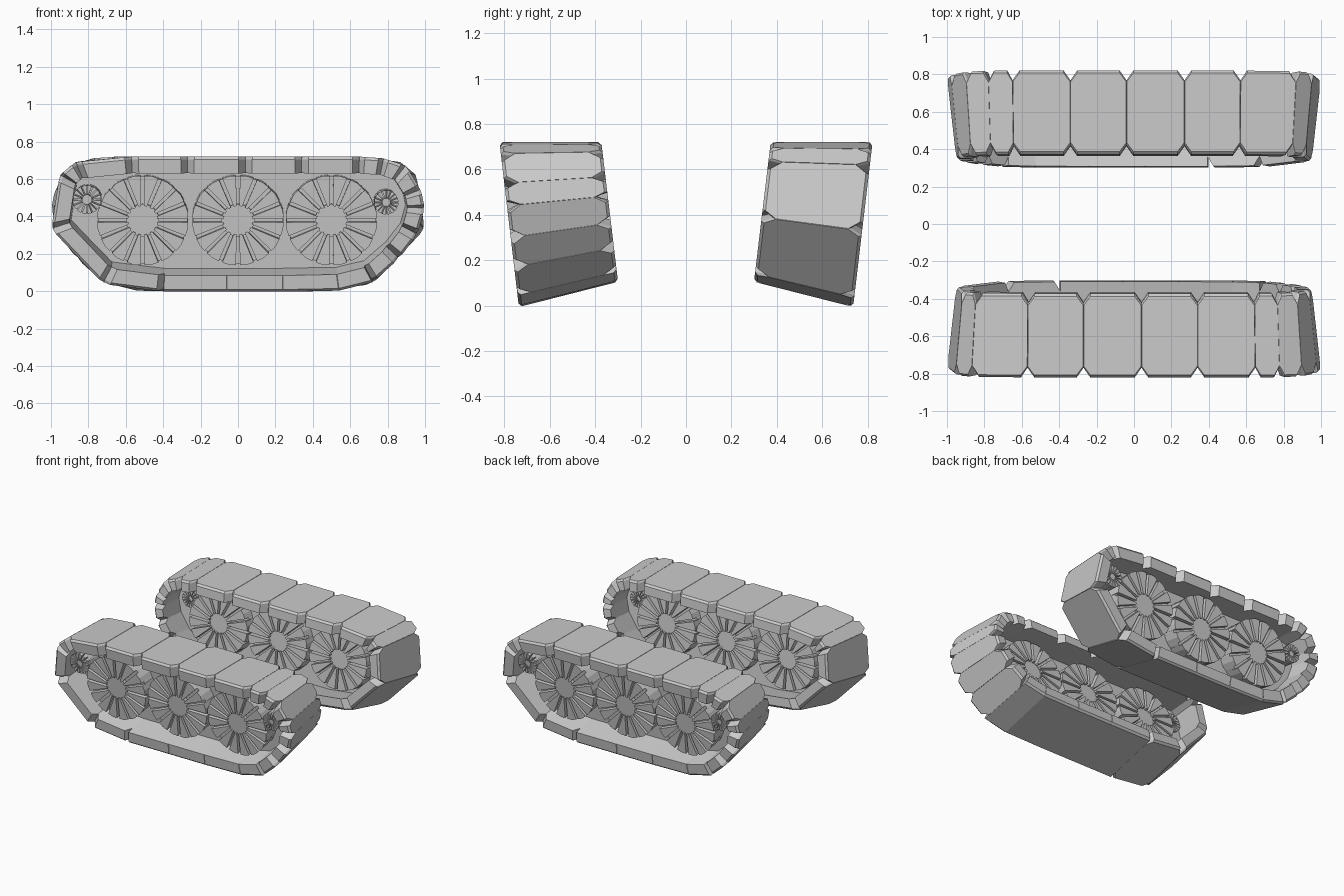
import bpy, bmesh, math
from mathutils import Vector

if "Cube" in bpy.data.objects:
    bpy.data.objects.remove(bpy.data.objects["Cube"])

H = 0.72
# Side profile of one track loop (x, z), clockwise seen from the front
PATH = [Vector(p) for p in [
    (-0.87, 0.69), (-0.57, 0.72), (-0.27, 0.72), (0.04, 0.72), (0.34, 0.72), (0.65, 0.72),
    (0.78, 0.71), (0.90, 0.67), (0.98, 0.54), (1.0, 0.44), (0.96, 0.30), (0.86, 0.17),
    (0.72, 0.045), (0.54, 0.0), (0.24, -0.006), (-0.06, -0.006), (-0.40, -0.006),
    (-0.72, 0.035), (-1.0, 0.33), (-0.955, 0.62)]]
FLUSH = {12, 13, 14, 15}


def place(x, z, t, side):
    """Leaning track space: t runs 0 (inner edge) to 1 (outer edge)."""
    y = 0.30 + 0.437 * t + z / H * (0.073 + 0.012 * t)
    zz = z + (1 - z / H) * 0.11 * (1 - t)
    xx = x * (1 - 0.05 * (1 - t) * x ** 4)
    return (xx * side, -y * side, zz)


def skin(bm, rings):
    """Join equal rings of points into a closed solid."""
    vs = [[bm.verts.new(p) for p in r] for r in rings]
    n = len(vs[0])
    for a, b in zip(vs, vs[1:]):
        for i in range(n):
            j = (i + 1) % n
            bm.faces.new((a[i], a[j], b[j], b[i]))
    bm.faces.new(vs[0])
    bm.faces.new(vs[-1])


def prism(bm, pts, t0, t1, side):
    skin(bm, [[place(x, z, t, side) for x, z in pts] for t in (t0, t1)])


def finish(name, bm):
    bmesh.ops.recalc_face_normals(bm, faces=bm.faces)
    me = bpy.data.meshes.new(name)
    bm.to_mesh(me)
    bm.free()
    ob = bpy.data.objects.new(name, me)
    bpy.context.collection.objects.link(ob)
    return ob


# Inward mitre at each corner of the loop
N = len(PATH)
normals = []
for i in range(N):
    d = (PATH[(i + 1) % N] - PATH[i]).normalized()
    normals.append(Vector((-d.y, d.x)))
miters = []
for i in range(N):
    b = (normals[i - 1] + normals[i]).normalized()
    miters.append(b / b.dot(normals[i]))


def loop_point(i, depth):
    i %= N
    return PATH[i] - miters[i] * depth


def pads(name, side):
    """Track plates with clipped corners and bevelled outer faces."""
    bm = bmesh.new()
    for i in range(N):
        length = (PATH[(i + 1) % N] - PATH[i]).length
        small = i in FLUSH
        a = (0.002 if small else min(0.036, length * 0.22)) / length
        c = 0.004 if small else 0.115
        octo = [(0, c), (0, 1 - c), (a, 1), (1 - a, 1),
                (1, 1 - c), (1, c), (1 - a, 0), (a, 0)]
        rings = []
        for depth, kt, kf in ((0.09, 1, 1), (0.015, 1, 1), (0, 0.94, 1 if small else 0.99)):
            p, q = loop_point(i, depth), loop_point(i + 1, depth)
            ring = []
            for f, t in octo:
                f, t = 0.5 + (f - 0.5) * kf, 0.5 + (t - 0.5) * kt
                v = p.lerp(q, f)
                ring.append(place(v.x, v.y, t, side))
            rings.append(ring)
        skin(bm, rings)
    return finish(name, bm)


def circle(cx, cz, r, n):
    return [(cx + r * math.cos(2 * math.pi * k / n), cz + r * math.sin(2 * math.pi * k / n))
            for k in range(n)]


def wheel(name, cx, cz, r, side, t0, t1):
    """Hub, recessed body and a fan of wedge spokes on both faces."""
    bm = bmesh.new()
    prism(bm, circle(cx, cz, r * 0.98, 32), t0 + 0.10, t1 - 0.07, side)
    prism(bm, circle(cx, cz, r * 0.36, 20), t0 + 0.06, t1 - 0.02, side)
    for k in range(16):
        ang = 2 * math.pi * (k + 0.5) / 16
        pts = [(cx + rr * r * math.cos(ang + h), cz + rr * r * math.sin(ang + h))
               for rr, h in ((0.32, -0.09), (0.99, -0.155), (1.0, 0), (0.99, 0.155), (0.32, 0.09))]
        prism(bm, pts, t0, t1, side)
    return finish(name, bm)


for label, side in (("front", 1), ("back", -1)):
    pads(label + "_track_pads", side)
    # Inner wall filling the loop between the wheels
    bm = bmesh.new()
    prism(bm, [tuple(loop_point(i, 0.07)) for i in range(N)], 0.5, 0.6, side)
    finish(label + "_inner_wall", bm)
    # Road wheels and small end rollers
    for k, x in enumerate((-0.51, 0.0, 0.50)):
        wheel(f"{label}_road_wheel_{k + 1}", x, 0.372, 0.246, side, 0.30, 0.88)
    wheel(label + "_roller_left", -0.81, 0.485, 0.078, side, 0.45, 0.88)
    wheel(label + "_roller_right", 0.795, 0.47, 0.066, side, 0.45, 0.88)
